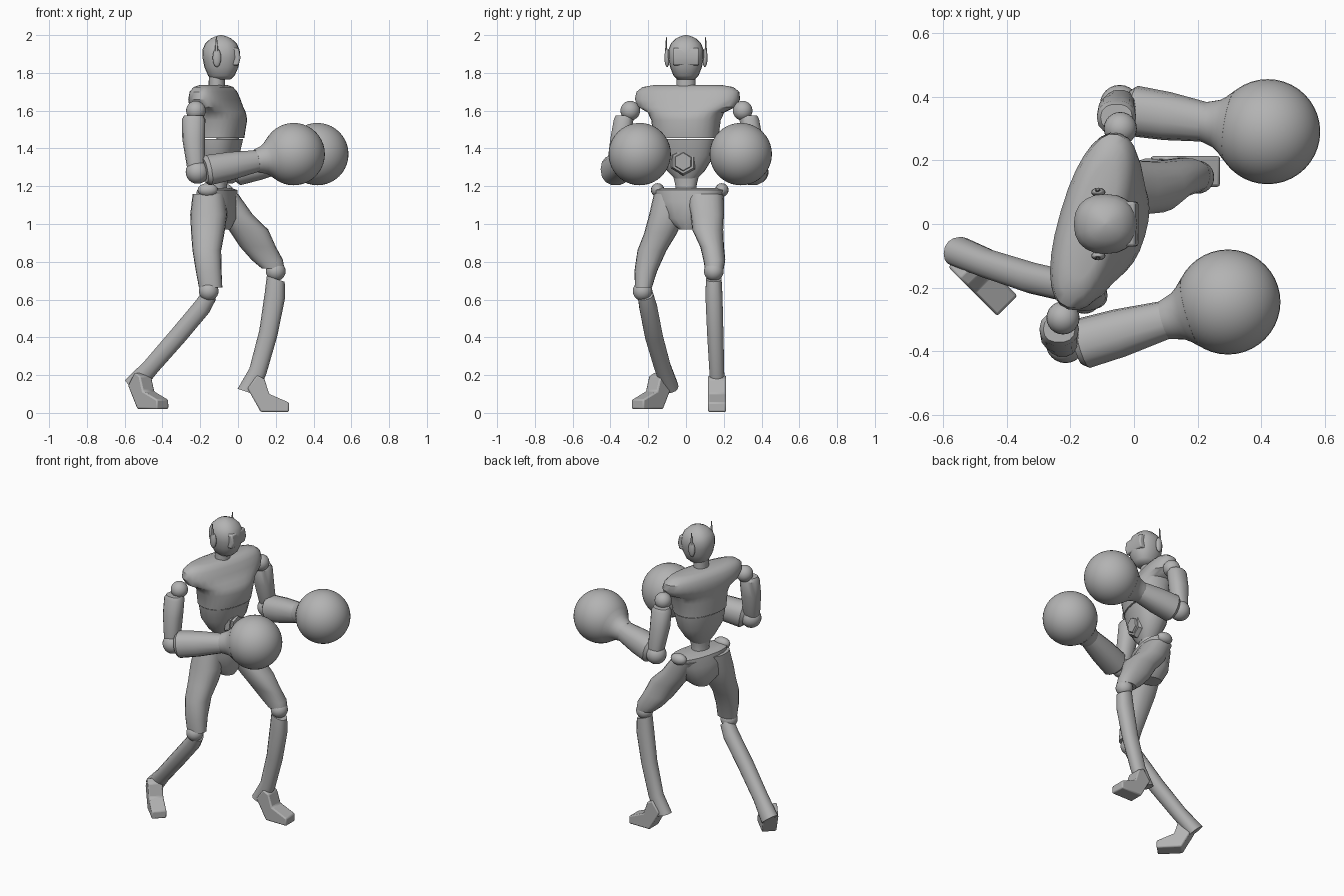
import bpy
import bmesh
import math
from mathutils import Vector

if "Cube" in bpy.data.objects:
    bpy.data.objects.remove(bpy.data.objects["Cube"], do_unlink=True)

grey = bpy.data.materials.new("matte grey")
grey.use_nodes = True
grey.diffuse_color = (0.45, 0.45, 0.45, 1)
grey.node_tree.nodes["Principled BSDF"].inputs["Base Color"].default_value = (0.45, 0.45, 0.45, 1)

UP = Vector((0, 0, 1))
FORWARD = Vector((0.96, -0.28, 0))   # the trunk is turned toward its right


def finish(name, bm, angle=35, bevel=0):
    bmesh.ops.recalc_face_normals(bm, faces=bm.faces)
    mesh = bpy.data.meshes.new(name)
    bm.to_mesh(mesh)
    bm.free()
    ob = bpy.data.objects.new(name, mesh)
    bpy.context.collection.objects.link(ob)
    mesh.materials.append(grey)
    if bevel:
        mod = ob.modifiers.new("Bevel", "BEVEL")
        mod.width = bevel
        mod.segments = 2
    bpy.ops.object.select_all(action="DESELECT")
    ob.select_set(True)
    bpy.context.view_layer.objects.active = ob
    bpy.ops.object.shade_smooth_by_angle(angle=math.radians(angle))
    return ob


def loft(name, rings, axis=UP, side=(1, 0, 0), n=20, power=2.3, angle=35):
    """Skin over oval rings (x, y, z, half size along side, half size across)."""
    axis = Vector(axis).normalized()
    side = Vector(side)
    side = (side - axis * side.dot(axis)).normalized()
    across = axis.cross(side)
    bm = bmesh.new()
    loops = []
    for x, y, z, a, b in rings:
        loop = []
        for i in range(n):
            t = math.tau * i / n
            c, s = math.cos(t), math.sin(t)
            u = math.copysign(abs(c) ** (2 / power), c) * a
            v = math.copysign(abs(s) ** (2 / power), s) * b
            loop.append(bm.verts.new(Vector((x, y, z)) + side * u + across * v))
        loops.append(loop)
    for lo, hi in zip(loops, loops[1:]):
        for i in range(n):
            j = (i + 1) % n
            bm.faces.new((lo[i], lo[j], hi[j], hi[i]))
    bm.faces.new(loops[0])
    bm.faces.new(loops[-1])
    return finish(name, bm, angle)


def ball(name, centre, r, scale=(1, 1, 1), segments=24):
    bm = bmesh.new()
    bmesh.ops.create_uvsphere(bm, u_segments=segments, v_segments=segments // 2, radius=r)
    bmesh.ops.scale(bm, vec=scale, verts=bm.verts)
    bmesh.ops.translate(bm, vec=centre, verts=bm.verts)
    return finish(name, bm, 60)


def extrude(name, profile, origin, heading, half, bevel):
    """Side profile (forward, z) given thickness across the heading."""
    f = Vector((math.cos(heading), math.sin(heading), 0))
    w = UP.cross(f) * half
    bm = bmesh.new()
    walls = [[bm.verts.new(Vector(origin) + f * p + UP * z + w * s) for p, z in profile] for s in (-1, 1)]
    for wall in walls:
        bm.faces.new(wall)
    k = len(profile)
    for i in range(k):
        j = (i + 1) % k
        bm.faces.new((walls[0][i], walls[0][j], walls[1][j], walls[1][i]))
    return finish(name, bm, 30, bevel)


# Head, visor, ear pods with fins, neck
loft("head", [(-.09, 0, 1.765, .05, .045), (-.088, 0, 1.785, .07, .066), (-.088, 0, 1.83, .09, .084),
              (-.088, 0, 1.88, .1, .094), (-.09, 0, 1.92, .099, .094), (-.09, 0, 1.955, .084, .08),
              (-.09, 0, 1.982, .055, .054), (-.09, 0, 1.995, .025, .025), (-.09, 0, 2, .004, .004)], angle=45)
extrude("visor", [(-.07, 1.84), (.003, 1.84), (.014, 1.88), (.004, 1.93), (-.07, 1.94)], (0, 0, 0), 0, .07, .008)
for side, word in ((-1, "right"), (1, "left")):
    ball("ear_pod_" + word, (-.112, side * .1, 1.88), .05, (.45, .28, 1), 16)
    loft("ear_fin_" + word, [(-.114, side * .106, 1.9, .01, .006), (-.114, side * .104, 1.99, .003, .002)], n=8)
loft("neck", [(-.112, 0, 1.66, .045, .052), (-.112, 0, 1.8, .042, .05)], power=2)

# Trunk
loft("chest", [(-.1, 0, 1.455, .125, .172), (-.095, 0, 1.55, .135, .185), (-.1, 0, 1.59, .13, .205),
               (-.115, .005, 1.62, .12, .265), (-.125, .008, 1.66, .11, .288), (-.13, .01, 1.7, .095, .282),
               (-.13, .01, 1.725, .075, .25), (-.13, .01, 1.735, .05, .19)], side=FORWARD, n=28)
loft("abdomen", [(-.105, 0, 1.24, .05, .06), (-.105, 0, 1.28, .07, .1), (-.105, 0, 1.36, .105, .15),
                 (-.1, 0, 1.45, .12, .167)], side=FORWARD)
for name, x, r in (("belly_frame", -.03, .075), ("belly_plate", -.018, .055)):
    loft(name, [(x, -.015, 1.33, r, r), (x + .025, -.015, 1.33, r * .85, r * .85)],
         axis=(1, -.15, -.12), side=(0, .9, .5), n=6, power=2)
loft("waist", [(-.11, .005, 1.12, .055, .065), (-.105, 0, 1.2, .045, .055), (-.105, 0, 1.26, .05, .07)], side=FORWARD)
loft("pelvis", [(-.11, .02, .97, .07, .05), (-.115, .015, 1.03, .1, .13), (-.115, .015, 1.12, .1, .175),
                (-.11, .02, 1.18, .09, .2), (-.11, .02, 1.19, .06, .16)], side=FORWARD)
ball("hip_knob_right", (-.16, -.15, 1.18), .045, (1.2, .8, .8), 16)
ball("hip_knob_left", (-.08, .19, 1.18), .045, (1.2, .8, .8), 16)

# Arms and gloves
arms = (("right", -1, Vector((-.235, -.33, 0)), Vector((-.215, -.375, 1.275)),
         Vector((-.16, -.375, 1.285)), Vector((.295, -.245, 1.37))),
        ("left", 1, Vector((-.055, .335, 0)), Vector((-.045, .375, 1.275)),
         Vector((0, .355, 1.285)), Vector((.42, .29, 1.37))))
for word, s, arm, elbow, fore, glove in arms:
    x, y = arm.x, arm.y
    ball("shoulder_" + word, (x + .012, y - s * .035, 1.6), .052)
    loft("upper_arm_" + word, [(x, y, 1.575, .05, .042), (x, y, 1.555, .062, .053),
                               (x, y + s * .015, 1.45, .06, .057), (x + .01, y + s * .035, 1.33, .05, .052),
                               (x + .01, y + s * .04, 1.3, .045, .045)], n=14)
    ball("elbow_" + word, elbow, .062)
    d = (glove - fore).normalized()
    length = (glove - fore).length
    loft("forearm_" + word, [(*(fore + d * t * length), a, b) for t, a, b in
                             ((-.04, .065, .065), (0, .08, .082), (.25, .076, .076), (.62, .058, .056))],
         axis=d, side=(0, 1, 0), n=14)
    loft("cuff_" + word, [(*(glove - d * t), r, r) for t, r in
                          ((.21, .062), (.19, .068), (.165, .076), (.145, .09), (.12, .114))],
         axis=d, side=(0, 1, 0), power=2, n=32)
    ball("glove_" + word, glove, .165, segments=40)

# Legs
loft("thigh_right", [(-.155, -.07, 1.16, .085, .1), (-.155, -.1, 1.05, .098, .095), (-.16, -.135, .95, .088, .087),
                     (-.165, -.18, .86, .076, .077), (-.155, -.213, .75, .068, .06),
                     (-.145, -.225, .665, .062, .045)])
loft("thigh_left", [(-.085, .1, 1.16, .085, .1), (-.02, .113, 1.05, .098, .088), (.055, .115, .97, .105, .082),
                    (.105, .138, .88, .095, .063), (.155, .15, .81, .083, .058), (.185, .15, .765, .06, .05)])
ball("knee_right", (-.155, -.23, .645), .052)
ball("knee_left", (.2, .147, .75), .052)
loft("shin_right", [(-.15, -.215, .625, .042, .042), (-.19, -.2, .56, .048, .048), (-.32, -.17, .405, .048, .048),
                    (-.46, -.125, .245, .046, .045), (-.555, -.085, .14, .055, .045)],
     axis=(-.4, .12, -.48), n=14)
loft("shin_left", [(.2, .147, .71, .05, .042), (.195, .148, .62, .056, .046), (.16, .155, .42, .05, .044),
                   (.105, .163, .22, .047, .04), (.05, .165, .11, .055, .042)], axis=(-.15, 0, -.45), n=14)
foot = [(-.04, .13), (.01, .2), (.05, .18), (.075, .1), (.18, .055), (.18, .005), (.03, .005), (.005, .05)]
extrude("foot_left", foot, (.09, .165, 0), 0, .048, .008)
extrude("foot_right", foot, (-.525, -.13, .015), math.radians(-45), .045, .008)
